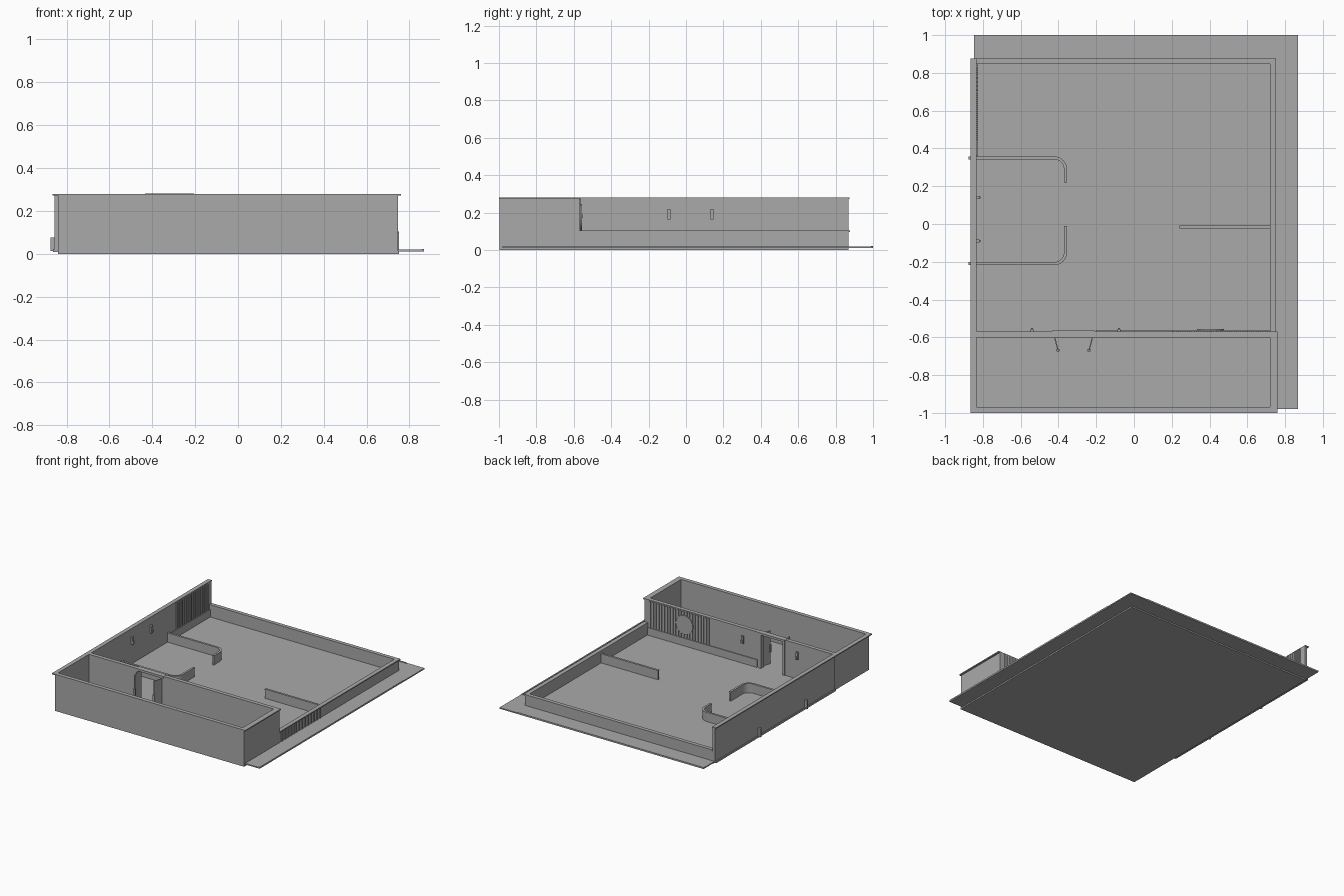
import bpy, math
from mathutils import Vector

cube = bpy.data.objects.get("Cube")
if cube:
    bpy.data.objects.remove(cube, do_unlink=True)

grey = bpy.data.materials.new("plain_grey")
grey.use_nodes = True
colour = (0.4, 0.4, 0.4, 1)
grey.diffuse_color = colour
grey.node_tree.nodes["Principled BSDF"].inputs["Base Color"].default_value = colour


def mesh_object(name, verts, faces):
    mesh = bpy.data.meshes.new(name)
    mesh.from_pydata(verts, [], faces)
    mesh.materials.append(grey)
    obj = bpy.data.objects.new(name, mesh)
    bpy.context.collection.objects.link(obj)
    return obj


def box(name, x, y, z):
    verts = [(a, b, c) for a in x for b in y for c in z]
    faces = [(0, 1, 3, 2), (4, 6, 7, 5), (0, 4, 5, 1),
             (2, 3, 7, 6), (0, 2, 6, 4), (1, 5, 7, 3)]
    return mesh_object(name, verts, faces)


def ribbon(name, path, width, z):
    """Upright wall of constant width that follows a path."""
    pts = [Vector(p) for p in path]
    verts, faces = [], []
    for i, p in enumerate(pts):
        d = (pts[min(i + 1, len(pts) - 1)] - pts[max(i - 1, 0)]).normalized()
        n = Vector((-d.y, d.x)) * width / 2
        for q, h in ((p + n, z[0]), (p - n, z[0]), (p - n, z[1]), (p + n, z[1])):
            verts.append((q.x, q.y, h))
    for i in range(len(pts) - 1):
        for k in range(4):
            a, b = i * 4 + k, i * 4 + (k + 1) % 4
            faces.append((a, a + 4, b + 4, b))
    last = len(verts) - 4
    faces += [(0, 1, 2, 3), (last + 3, last + 2, last + 1, last)]
    return mesh_object(name, verts, faces)


def disc(name, centre, radius, depth):
    """Round plate on a wall that faces the back."""
    bpy.ops.mesh.primitive_cylinder_add(vertices=32, radius=radius, depth=depth,
                                        location=centre, rotation=(math.pi / 2, 0, 0))
    obj = bpy.context.object
    obj.name = name
    obj.data.materials.append(grey)
    bpy.ops.object.shade_smooth_by_angle()


TOP, LOW, FLOOR, CAP = 0.28, 0.105, 0.012, 0.008
LEFT, RIGHT = -0.833, 0.72
MID = (-0.6, -0.57)

# Ground slab and pavement with a thin kerb
box("floor", (-0.84, 0.75), (-0.997, 0.87), (0, FLOOR))
box("side_pavement", (0.745, 0.868), (-0.98, 1.0), (0.01, 0.019))
box("back_pavement", (-0.848, 0.745), (0.86, 1.0), (0.01, 0.019))
box("side_kerb", (0.857, 0.868), (-0.98, 0.75), (0.019, 0.022))
box("back_kerb", (-0.848, 0.72), (0.99, 1.0), (0.019, 0.022))

# Tall front room
box("front_wall", (-0.84, 0.747), (-0.997, -0.97), (FLOOR, TOP - CAP))
box("front_room_left_wall", (-0.84, LEFT), (-0.97, -0.57), (FLOOR, TOP - CAP))
box("front_room_right_wall", (RIGHT, 0.747), (-0.97, -0.57), (FLOOR, TOP - CAP))
box("front_cap", (-0.865, 0.76), (-1.0, -0.97), (TOP - CAP, TOP))
box("front_room_left_cap", (-0.865, LEFT), (-0.97, -0.57), (TOP - CAP, TOP))
box("front_room_right_cap", (RIGHT, 0.76), (-0.97, -0.57), (TOP - CAP, TOP))

# Dividing wall with a doorway
DOOR = (-0.42, -0.22)
box("divider_left", (LEFT, DOOR[0]), MID, (FLOOR, TOP))
box("divider_right", (DOOR[1], RIGHT), MID, (FLOOR, TOP))
box("door_lintel", DOOR, MID, (0.262, TOP))
for side, x, swing in (("right", DOOR[0], 0.018), ("left", DOOR[1], -0.018)):
    ribbon(side + "_door", [(x, MID[0]), (x + swing, -0.67)], 0.006, (FLOOR, 0.262))
    box(side + "_door_frame", (x - 0.014, x + 0.003), (-0.604, -0.564), (FLOOR, TOP + 0.001))
    box(side + "_door_handle", (x + swing - 0.008, x + swing + 0.008),
        (-0.676, -0.662), (0.1, 0.16))
box("door_head_frame", (DOOR[0] - 0.014, DOOR[1] + 0.014), (-0.604, -0.564), (0.265, TOP + 0.001))

# Main hall outer walls: one tall, two low
box("left_wall", (-0.855, LEFT), (-0.57, 0.87), (0.02, TOP - CAP))
box("left_wall_cap", (-0.865, LEFT), (-0.57, 0.875), (TOP - CAP, TOP))
box("left_wall_plinth", (-0.862, LEFT), (-0.57, 0.87), (0.008, 0.022))
box("low_right_wall", (RIGHT, 0.745), (-0.57, 0.87), (FLOOR, LOW - CAP))
box("low_right_cap", (RIGHT, 0.752), (-0.57, 0.877), (LOW - CAP, LOW))
box("low_back_wall", (LEFT, RIGHT), (0.848, 0.87), (FLOOR, LOW - CAP))
box("low_back_cap", (LEFT, RIGHT), (0.848, 0.877), (LOW - CAP, LOW))

# Vertical slats on the walls, and skirting under them
for i in range(18):
    y = 0.445 + i * 0.0215
    box("left_wall_slat", (LEFT, LEFT + 0.007), (y, y + 0.012), (0.075, TOP - CAP))
for i in range(22):
    x = 0.2 + i * 0.0235
    box("divider_slat", (x, x + 0.013), (MID[1], MID[1] + 0.006), (0.075, TOP - CAP))
for i in range(14):
    y = -0.545 + i * 0.0355
    box("outer_fin", (0.745, 0.751), (y, y + 0.006), (0.02, LOW - CAP))
box("divider_skirting", (-0.2, RIGHT), (MID[1], MID[1] + 0.006), (FLOOR, 0.07))
box("left_wall_skirting", (LEFT, LEFT + 0.006), (0.36, 0.848), (FLOOR, 0.07))

# Round plate and wall lamps
disc("round_plate", (0.405, -0.561, 0.175), 0.072, 0.008)
for y in (0.14, -0.09):
    box("left_wall_lamp", (LEFT, LEFT + 0.014), (y - 0.008, y + 0.008), (0.162, 0.22))
    box("left_lamp_base", (LEFT, LEFT + 0.02), (y - 0.006, y + 0.006), (0.17, 0.19))
for x in (-0.54, -0.08):
    box("divider_lamp", (x - 0.008, x + 0.008), (MID[1], MID[1] + 0.014), (0.162, 0.22))
    box("divider_lamp_base", (x - 0.006, x + 0.006), (MID[1], MID[1] + 0.02), (0.17, 0.19))


# Low inner partitions: two curved and one straight, each with a top rail
def partition(name, path):
    ribbon(name, path, 0.012, (FLOOR, 0.077))
    ribbon(name + "_rail", path, 0.016, (0.077, 0.083))


def curved_path(y, turn, end):
    radius, x = 0.06, -0.423
    arc = [(x + radius * math.sin(a), y + turn * radius * (1 - math.cos(a)))
           for a in (i * math.pi / 16 for i in range(9))]
    return [(LEFT, y)] + arc + [(x + radius, end)]


partition("back_partition", curved_path(0.35, -1, 0.22))
partition("front_partition", curved_path(-0.21, 1, -0.01))
partition("right_partition", [(0.24, -0.015), (RIGHT, -0.015)])

# Outside posts in line with the curved partitions
for y in (0.35, -0.21):
    box("outside_post", (-0.875, -0.85), (y - 0.008, y + 0.008), (0.012, 0.077))
